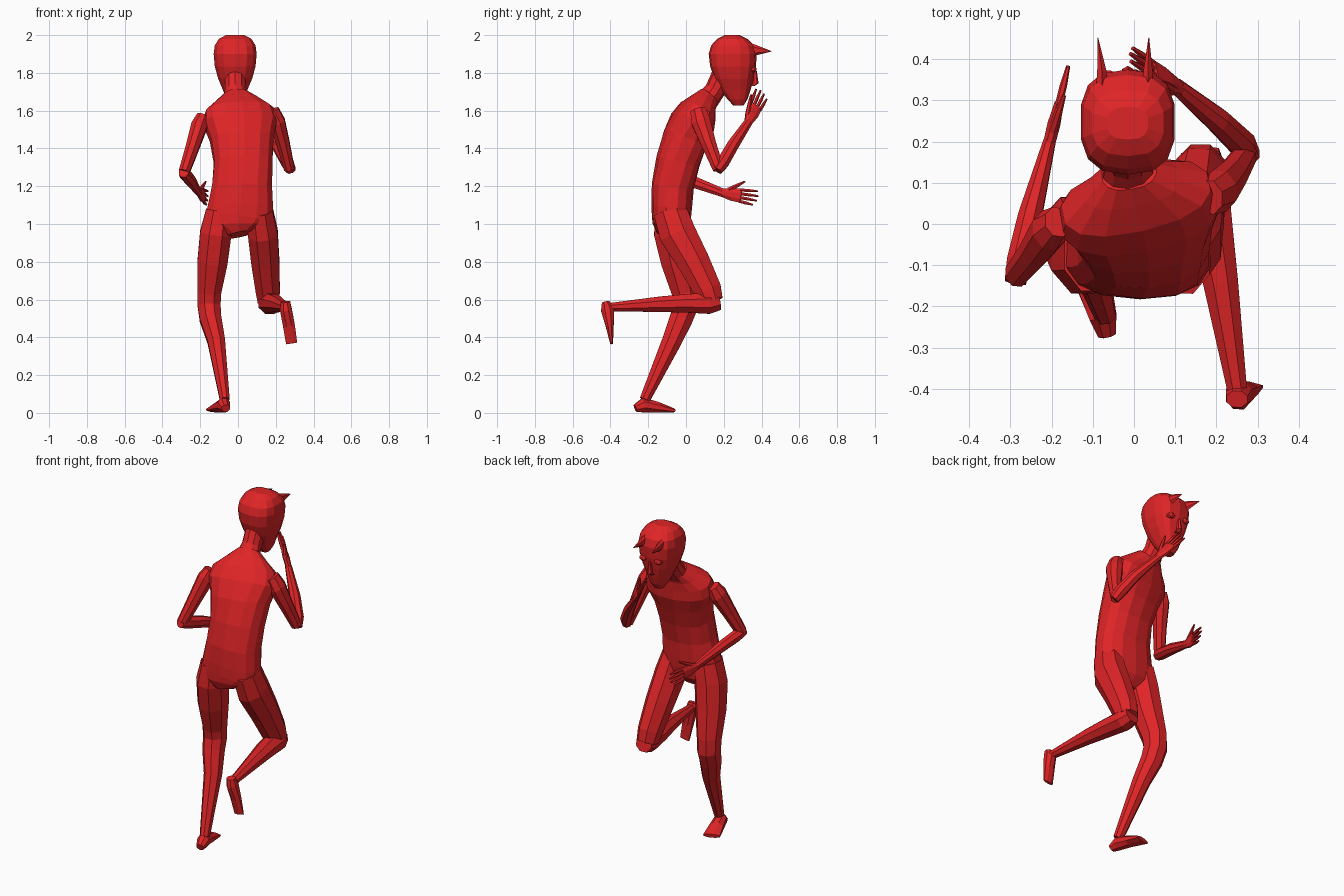
import bpy, bmesh, math
from mathutils import Vector

red = bpy.data.materials.new("red skin")
red.diffuse_color = (0.74, 0.018, 0.02, 1)


def loft(name, rings, sides=8, hint=(1, 0, 0), axis=None, power=2.0):
    """Skin over rings of (x, y, z, half width, half depth, optional twist in degrees)."""
    bm = bmesh.new()
    pts = [Vector(r[:3]) for r in rings]
    loops = []
    for i, r in enumerate(rings):
        t = Vector(axis) if axis else pts[min(i + 1, len(pts) - 1)] - pts[max(i - 1, 0)]
        t.normalize()
        h = Vector(hint)
        if len(r) > 5:
            a = math.radians(r[5])
            h = Vector((math.cos(a), math.sin(a), 0))
        u = (h - t * h.dot(t)).normalized()
        v = t.cross(u)
        loop = []
        for k in range(sides):
            a = 2 * math.pi * (k + 0.5) / sides
            c, s = math.cos(a), math.sin(a)
            c = math.copysign(abs(c) ** (2 / power), c)
            s = math.copysign(abs(s) ** (2 / power), s)
            loop.append(bm.verts.new(pts[i] + u * (c * r[3]) + v * (s * r[4])))
        loops.append(loop)
    for a, b in zip(loops, loops[1:]):
        for k in range(sides):
            j = (k + 1) % sides
            bm.faces.new((a[k], a[j], b[j], b[k]))
    bm.faces.new(loops[0][::-1])
    bm.faces.new(loops[-1])
    bmesh.ops.recalc_face_normals(bm, faces=bm.faces)
    me = bpy.data.meshes.new(name)
    bm.to_mesh(me)
    bm.free()
    me.materials.append(red)
    ob = bpy.data.objects.new(name, me)
    bpy.context.collection.objects.link(ob)
    return ob


def hand(side, wrist, tip, across, thumb_tip):
    """Flat palm, four fingers and a thumb; the thumb sits opposite to 'across'."""
    w0, t0 = Vector(wrist), Vector(tip)
    d = t0 - w0
    w = Vector(across)
    w = (w - d * (w.dot(d) / d.length_squared)).normalized()
    loft(side + "_palm", [(*w0, .024, .016), (*(w0 + d * .25), .037, .017),
                          (*(w0 + d * .52), .04, .012)], 8, w)
    for i, reach in enumerate((.96, 1.0, .97, .88)):
        off = (i - 1.5) * .02
        a = w0 + d * .48 + w * off
        b = w0 + d * reach + w * off * 1.25
        loft(f"{side}_finger_{i + 1}", [(*a, .009, .009), (*a.lerp(b, .5), .009, .009),
                                        (*b, .005, .005)], 6, w)
    a = w0 + d * .15 - w * .02
    b = Vector(thumb_tip)
    loft(side + "_thumb", [(*a, .014, .012), (*a.lerp(b, .5), .011, .01), (*b, .005, .005)], 6, w)


# torso and neck
loft("torso", [
    (.01, -.09, .945, .07, .07), (0, -.08, .99, .165, .098), (.008, -.077, 1.04, .18, .104),
    (.015, -.075, 1.1, .175, .108), (.022, -.07, 1.2, .162, .112), (.027, -.043, 1.33, .157, .117, 4),
    (.02, -.005, 1.45, .17, .12, 8), (.012, .035, 1.54, .2, .115, 11), (.005, .063, 1.6, .185, .095, 12),
    (-.005, .095, 1.645, .12, .07, 10), (-.012, .125, 1.68, .068, .055, 5)], 14, power=2.4)
loft("neck", [(-.012, .11, 1.65, .07, .06), (-.015, .155, 1.71, .056, .055),
              (-.015, .2, 1.8, .058, .06)], 10)

# head, built from horizontal slices (height, back, front, half width)
slices = [(1.628, .25, .305, .028), (1.66, .22, .325, .048), (1.71, .18, .342, .066),
          (1.77, .15, .357, .092), (1.835, .128, .37, .11), (1.9, .12, .375, .116),
          (1.945, .133, .362, .11), (1.98, .165, .325, .088), (2.0, .205, .285, .05)]
loft("head", [(-.015, (b + f) / 2, z, w, (f - b) / 2) for z, b, f, w in slices],
     14, axis=(0, 0, 1), power=2.7)
loft("nose", [(-.015, .35, 1.73, .018, .012), (-.015, .368, 1.745, .016, .016),
              (-.015, .365, 1.81, .006, .01)], 6, axis=(0, 0, 1))
for s, n in ((-1, "left"), (1, "right")):
    x = -.015 + s * .05
    loft(n + "_eye", [(x, .34, 1.82, .024, .018), (x, .366, 1.82, .022, .016),
                      (x, .372, 1.82, .01, .007)], 8)
    x = -.022 + s * .056
    loft(n + "_horn", [(x, .315, 1.922, .018, .042), (x, .37, 1.92, .013, .028),
                       (-.026 + s * .062, .453, 1.914, .001, .001)], 6)

# arm held low, reaching forward
loft("left_upper_arm", [(-.185, .005, 1.57, .035, .04), (-.205, -.015, 1.52, .046, .054),
                        (-.243, -.07, 1.4, .038, .043), (-.285, -.122, 1.275, .031, .034)])
loft("left_forearm", [(-.288, -.14, 1.275, .028, .03), (-.278, -.09, 1.262, .033, .036),
                      (-.252, .02, 1.23, .031, .034), (-.205, .2, 1.163, .016, .024)])
hand("left", (-.206, .195, 1.165), (-.16, .382, 1.135), (0, 0, -1), (-.17, .312, 1.225))

# arm raised towards the face
loft("right_upper_arm", [(.18, .065, 1.6, .04, .045), (.208, .08, 1.54, .045, .055),
                         (.238, .118, 1.43, .038, .043), (.272, .172, 1.29, .03, .032)])
loft("right_forearm", [(.28, .165, 1.285, .028, .03), (.262, .195, 1.325, .035, .036),
                       (.205, .25, 1.42, .031, .034), (.105, .332, 1.542, .018, .024)])
hand("right", (.108, .33, 1.54), (-.01, .405, 1.7), (-.2, .8, -.5), (.065, .345, 1.685))

# standing leg
loft("left_leg", [(-.1, -.075, 1.07, .075, .095), (-.118, -.072, .95, .09, .105),
                  (-.135, -.045, .8, .086, .094), (-.152, -.005, .64, .068, .077),
                  (-.153, 0, .57, .066, .072), (-.146, -.025, .5, .062, .066),
                  (-.115, -.075, .38, .05, .056), (-.07, -.218, .07, .028, .03)])
loft("left_foot", [(-.065, -.268, .024, .024, .022), (-.075, -.225, .042, .036, .042),
                   (-.098, -.15, .03, .044, .03), (-.122, -.07, .014, .052, .012)])

# leg kicked up behind
loft("right_thigh", [(.115, -.085, 1.07, .075, .095), (.132, -.045, .95, .085, .105),
                     (.145, .04, .8, .08, .092), (.158, .115, .65, .069, .08),
                     (.162, .135, .59, .062, .066)])
loft("right_shin", [(.16, .175, .59, .05, .05), (.168, .12, .58, .064, .06),
                    (.185, 0, .58, .058, .053), (.21, -.14, .575, .046, .044),
                    (.25, -.4, .56, .026, .024)])
loft("right_foot", [(.25, -.425, .588, .028, .022), (.254, -.415, .545, .034, .038),
                    (.27, -.404, .46, .034, .023), (.284, -.394, .368, .032, .008)])
